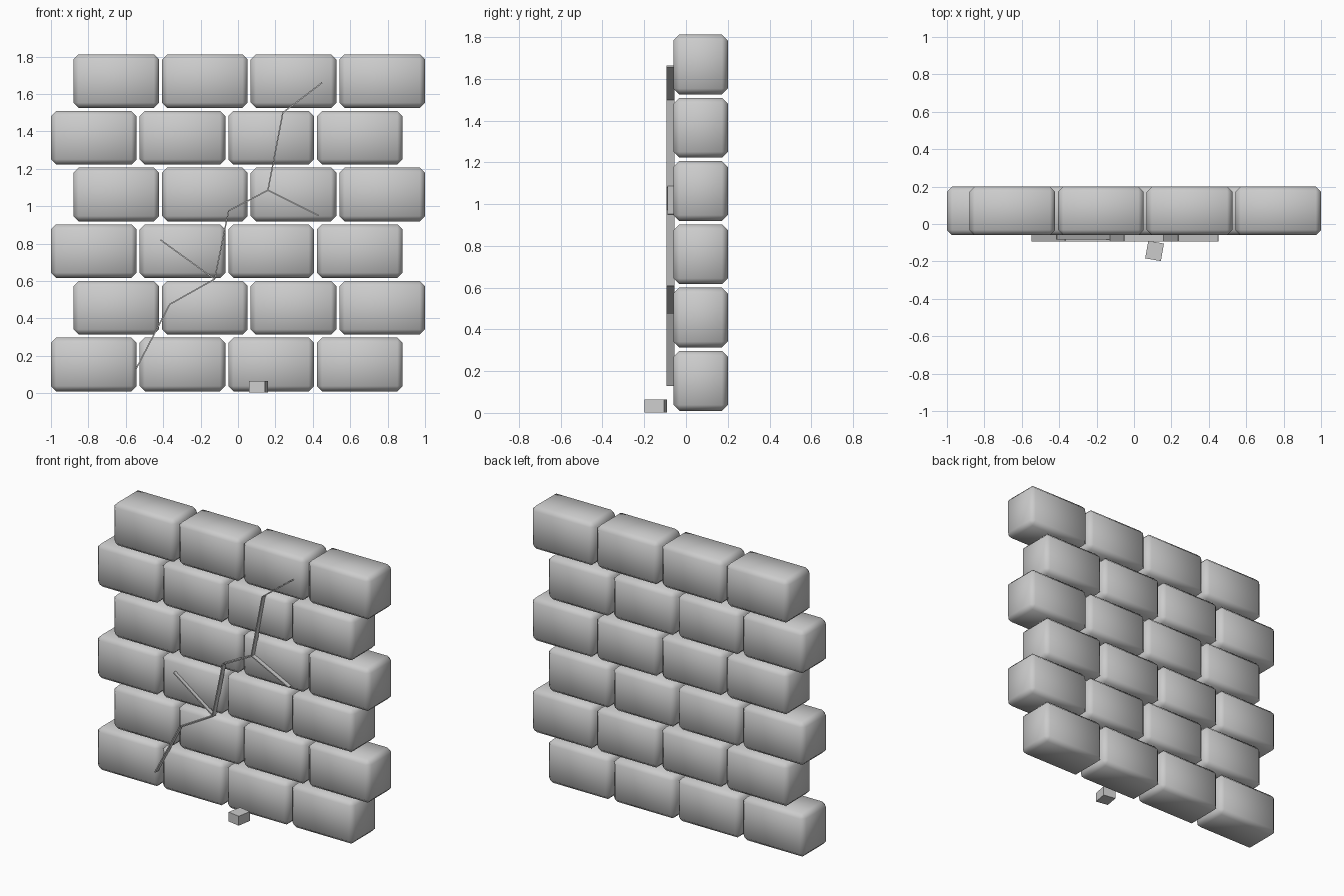
import bpy, math
from mathutils import Matrix, Vector

if "Cube" in bpy.data.objects:
    bpy.data.objects.remove(bpy.data.objects["Cube"])


def material(name, value):
    m = bpy.data.materials.new(name)
    m.diffuse_color = (value, value, value, 1)
    m.use_nodes = True
    m.node_tree.nodes["Principled BSDF"].inputs["Base Color"].default_value = m.diffuse_color
    return m


stone = material("stone grey", 0.6)


def box(name, size, matrix, bevel=0.0):
    """Box of the given size placed by a matrix, optionally with soft chamfers."""
    bpy.ops.mesh.primitive_cube_add(size=1)
    ob = bpy.context.object
    ob.name = name
    ob.data.transform(matrix @ Matrix.Diagonal((*size, 1)))
    ob.data.materials.append(stone)
    if bevel:
        mod = ob.modifiers.new("chamfer", 'BEVEL')
        mod.width = bevel
        mod.segments = 1
        bpy.ops.object.shade_smooth()
    return ob


# Staggered courses of bricks
W, H, D = 0.458, 0.287, 0.26
for row in range(6):
    left = -1.0 if row % 2 == 0 else -0.88
    for col in range(4):
        x = left + W / 2 + col * 0.474
        z = 0.01 + H / 2 + row * 0.303
        box(f"brick_{row}_{col}", (W, D, H),
            Matrix.Translation((x, 0.07, z)), 0.028)


# Thin crack strips running across the front face
def crack(name, points, front):
    back = -0.055
    for i, (a, b) in enumerate(zip(points, points[1:])):
        dx, dz = b[0] - a[0], b[1] - a[1]
        mid = Vector(((a[0] + b[0]) / 2, (front + back) / 2, (a[1] + b[1]) / 2))
        rot = Matrix.Rotation(-math.atan2(dz, dx), 4, 'Y')
        box(f"{name}_{i}", (math.hypot(dx, dz), back - front, 0.007),
            Matrix.Translation(mid) @ rot)


crack("main_crack", [(-0.545, 0.13), (-0.365, 0.475), (-0.125, 0.61),
                     (-0.05, 0.975), (0.16, 1.085), (0.24, 1.5), (0.45, 1.66)], -0.093)
crack("left_branch_crack", [(-0.125, 0.61), (-0.415, 0.82)], -0.083)
crack("right_branch_crack", [(0.16, 1.085), (0.43, 0.95)], -0.088)

# Fallen chip lying in front of the wall
box("fallen_chip", (0.085, 0.095, 0.062),
    Matrix.Translation((0.11, -0.144, 0.034)) @ Matrix.Rotation(math.radians(-10), 4, 'Z'))
